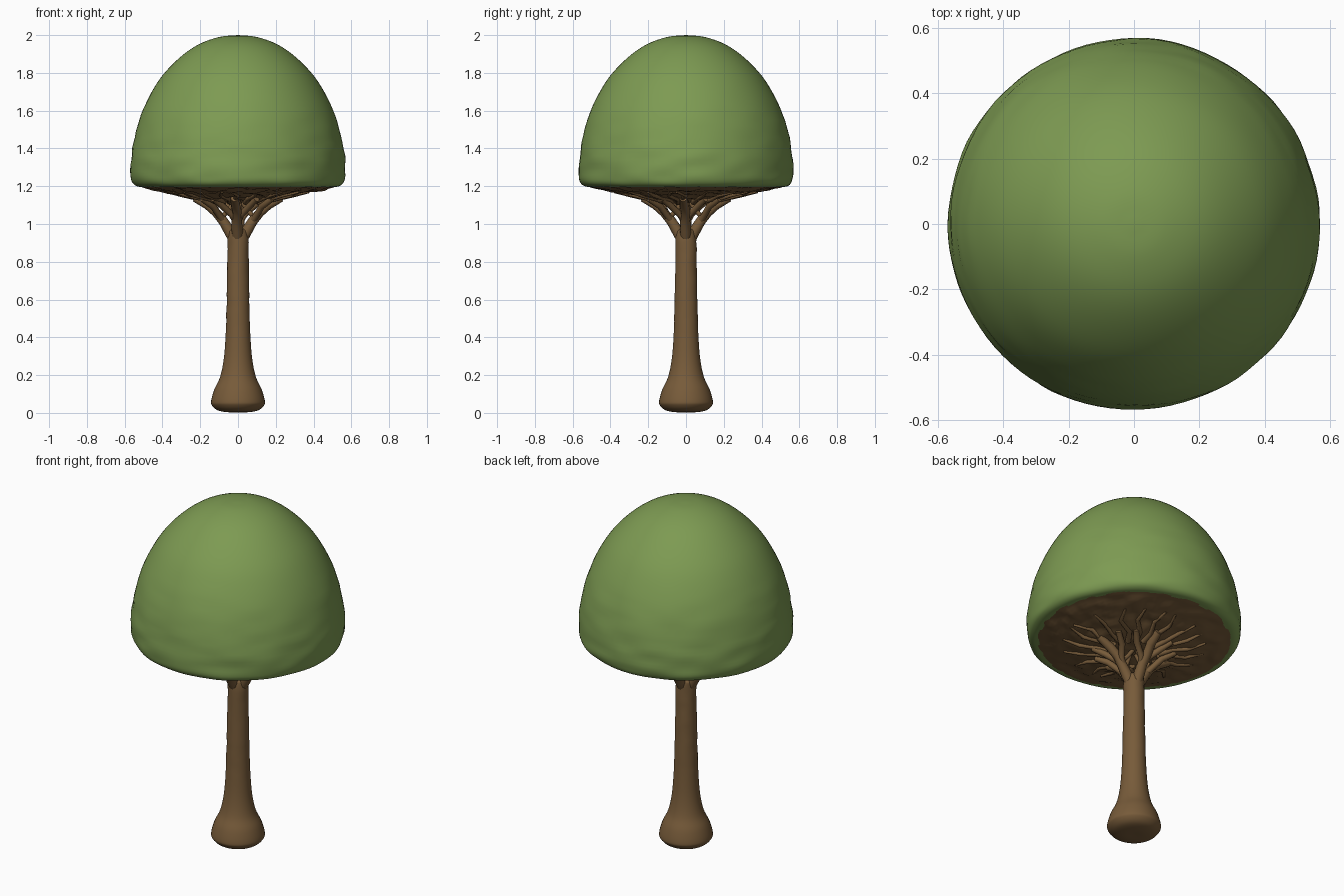
import bpy, bmesh, math, random
from mathutils import Vector, noise

if "Cube" in bpy.data.objects:
    bpy.data.objects.remove(bpy.data.objects["Cube"])

random.seed(4)


def material(name, rgb):
    m = bpy.data.materials.new(name)
    m.diffuse_color = (*rgb, 1)
    m.use_nodes = True
    m.node_tree.nodes["Principled BSDF"].inputs["Base Color"].default_value = m.diffuse_color
    return m


GREEN = material("leaf green", (0.205, 0.325, 0.085))
BROWN = material("bark brown", (0.185, 0.105, 0.042))


def smooth_path(points, steps):
    """Catmull-Rom resampling of a 2D profile."""
    p = [Vector(q) for q in points]
    p = [2 * p[0] - p[1]] + p + [2 * p[-1] - p[-2]]
    out = []
    for i in range(1, len(p) - 2):
        a, b, c, d = p[i - 1:i + 3]
        for s in range(steps):
            t = s / steps
            out.append(0.5 * (2 * b + (c - a) * t + (2 * a - 5 * b + 4 * c - d) * t * t
                              + (3 * b - a - 3 * c + d) * t ** 3))
    return out + [p[-2]]


def lathe(name, points, mat, sides, bump, steps=4):
    """Revolve a bottom-to-top profile; bump(co) gives a radial/vertical offset."""
    bm = bmesh.new()
    rings = []
    for r, z in smooth_path(points, steps):
        if r < 0.002:
            rings.append([bm.verts.new((0, 0, z))])
            continue
        ring = []
        for k in range(sides):
            a = 2 * math.pi * k / sides
            co = Vector((r * math.cos(a), r * math.sin(a), z))
            dr, dz = bump(co)
            ring.append(bm.verts.new((co.x * (1 + dr / r), co.y * (1 + dr / r), z + dz)))
        rings.append(ring)
    for lo, hi in zip(rings, rings[1:]):
        for k in range(sides):
            n = (k + 1) % sides
            if len(lo) == 1:
                bm.faces.new((lo[0], hi[n], hi[k]))
            elif len(hi) == 1:
                bm.faces.new((lo[k], lo[n], hi[0]))
            else:
                bm.faces.new((lo[k], lo[n], hi[n], hi[k]))
    bmesh.ops.recalc_face_normals(bm, faces=bm.faces)
    me = bpy.data.meshes.new(name)
    bm.to_mesh(me)
    bm.free()
    me.materials.append(mat)
    me.shade_smooth()
    ob = bpy.data.objects.new(name, me)
    bpy.context.collection.objects.link(ob)
    return ob


# Leafy dome, slightly lumpy towards its lower half
def dome_bump(co):
    f = max(0, min(1, (1.75 - co.z) / 0.4))
    return 0.007 * f * noise.noise(Vector((co.x * 6, co.y * 6, co.z * 16))), 0


lathe("canopy", [(0.50, 1.195), (0.535, 1.2), (0.558, 1.22), (0.567, 1.26), (0.565, 1.34),
                 (0.553, 1.43), (0.523, 1.55), (0.475, 1.665), (0.405, 1.78), (0.31, 1.88),
                 (0.21, 1.95), (0.1, 1.99), (0, 2.0)], GREEN, 96, dome_bump)


# Rough woody underside of the dome
def under_bump(co):
    r = math.hypot(co.x, co.y)
    f = min(1, max(0, (0.52 - r) / 0.06))
    return 0, f * 0.014 * noise.noise(co * 18)


lathe("canopy_underside", [(0, 1.115), (0.1, 1.12), (0.2, 1.135), (0.3, 1.155), (0.42, 1.177),
                           (0.52, 1.198)], BROWN, 96, under_bump, 5)


# Trunk with a flared, rounded foot and faint rings higher up
def trunk_bump(co):
    f = max(0, min(1, (co.z - 0.35) / 0.3))
    return 0.004 * f * noise.noise(Vector((co.x * 14, co.y * 14, co.z * 28))), 0


lathe("trunk", [(0, 0.004), (0.06, 0.004), (0.11, 0.015), (0.138, 0.04), (0.142, 0.065),
                (0.125, 0.125), (0.095, 0.19), (0.076, 0.28), (0.066, 0.4), (0.061, 0.55),
                (0.057, 0.75), (0.055, 0.93), (0.045, 0.97), (0, 0.985)],
      BROWN, 40, trunk_bump, 5)


# Branches: four limbs that fork and fan out along the underside
def add_tube(curve, pts):
    sp = curve.splines.new('POLY')
    sp.points.add(len(pts) - 1)
    for p, (ang, r, z, rad) in zip(sp.points, pts):
        p.co = (r * math.cos(ang), r * math.sin(ang), z, 1)
        p.radius = rad


cu = bpy.data.curves.new("branches", 'CURVE')
cu.dimensions = '3D'
cu.bevel_depth = 1
cu.bevel_resolution = 3
cu.use_fill_caps = True
for i in range(4):
    a = i * math.pi / 2 + random.uniform(-0.12, 0.12)
    add_tube(cu, [(a, 0.025, 0.92, 0.028), (a, 0.05, 0.97, 0.03), (a, 0.078, 1.015, 0.027),
                  (a + 0.05, 0.115, 1.06, 0.025), (a, 0.16, 1.1, 0.025), (a, 0.23, 1.137, 0.02)])
    # side forks
    for s in (-1, 1):
        add_tube(cu, [(a, 0.07, 1.005, 0.018), (a + s * 0.25, 0.105, 1.05, 0.017),
                      (a + s * 0.5, 0.15, 1.095, 0.018), (a + s * 0.55, 0.22, 1.133, 0.016)])
    # inner crossing twig
    add_tube(cu, [(a, 0.09, 1.03, 0.013), (a + 0.2, 0.05, 1.075, 0.012), (a + 0.5, 0.02, 1.12, 0.012)])
for i in range(20):
    # thin twigs pressed against the underside
    a = i * math.pi / 10
    w = random.uniform(-0.15, 0.15)
    add_tube(cu, [(a, 0.13, 1.115, 0.016), (a + w, 0.2, 1.132, 0.013),
                  (a, 0.29, 1.151, 0.011), (a + w, 0.38, 1.169, 0.006)])
branches = bpy.data.objects.new("branches", cu)
bpy.context.collection.objects.link(branches)
cu.materials.append(BROWN)
bpy.context.view_layer.objects.active = branches
branches.select_set(True)
bpy.ops.object.convert(target='MESH')
branches = bpy.context.view_layer.objects.active
branches.data.shade_smooth()
